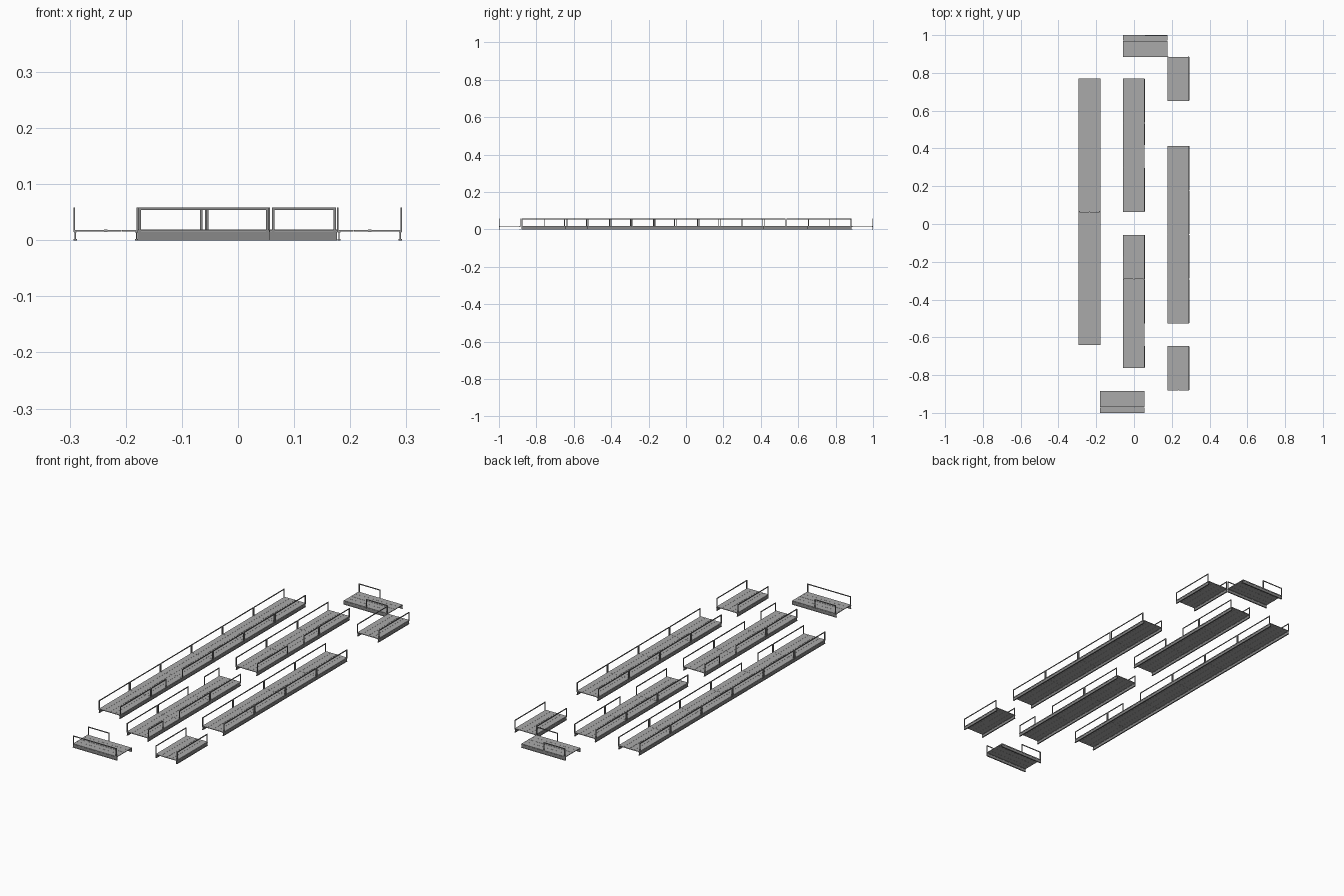
import bpy, bmesh, math
from mathutils import Matrix, Vector

if "Cube" in bpy.data.objects:
    bpy.data.objects.remove(bpy.data.objects["Cube"])

L = 0.235            # module length
W = 0.0565           # half width to rail line
DECK_TOP = 0.0185
RAIL_TOP = 0.058


def grey(name, v):
    m = bpy.data.materials.new(name)
    m.diffuse_color = (v, v, v, 1)
    m.use_nodes = True
    m.node_tree.nodes["Principled BSDF"].inputs["Base Color"].default_value = m.diffuse_color
    return m


DECK_MAT = grey("deck_grey", 0.4)
STEEL_MAT = grey("steel_grey", 0.25)


def box(bm, x0, x1, y0, y1, z0, z1):
    m = Matrix.Translation(((x0 + x1) / 2, (y0 + y1) / 2, (z0 + z1) / 2))
    m = m @ Matrix.Diagonal((x1 - x0, y1 - y0, z1 - z0, 1))
    bmesh.ops.create_cube(bm, size=1, matrix=m)


def finish(bm, name, place, mat):
    bm.transform(place)
    me = bpy.data.meshes.new(name)
    bm.to_mesh(me)
    bm.free()
    me.materials.append(mat)
    ob = bpy.data.objects.new(name, me)
    bpy.context.collection.objects.link(ob)


def walkway(name, centre, modules, turn=0, left=(), right=()):
    """Straight run along local y; left/right list the open half-modules."""
    place = Matrix.Translation(Vector((*centre, 0))) @ Matrix.Rotation(turn, 4, 'Z')
    start = -modules * L / 2

    # deck planks with narrow grooves, one set per module, plus a centre strip
    bm = bmesh.new()
    planks = 4
    pw = 2 * W / planks
    for i in range(modules):
        y0 = start + i * L
        for k in range(planks):
            x = -W + k * pw
            box(bm, x + 0.0003, x + pw - 0.0003, y0 + 0.0003, y0 + L - 0.0003, 0.0155, DECK_TOP)
    box(bm, -0.003, 0.003, start + 0.0005, -start - 0.0005, 0.015, 0.0192)
    finish(bm, name + "_deck", place, DECK_MAT)

    # flanged side beams
    bm = bmesh.new()
    for s in (-1, 1):
        c = s * 0.0545
        for hw, z0, z1 in ((0.003, 0, 0.002), (0.0012, 0.002, 0.0145), (0.0025, 0.0135, 0.0155)):
            box(bm, c - hw, c + hw, start, -start, z0, z1)
    finish(bm, name + "_beams", place, STEEL_MAT)

    # railings: full frame per module, half frame beside an opening
    bm = bmesh.new()
    for s, gaps in ((-1, left), (1, right)):
        x0, x1 = s * W - 0.0015, s * W + 0.0015
        for i in range(modules):
            a, b = start + i * L, start + (i + 1) * L
            if 2 * i in gaps:
                a += L / 2
            if 2 * i + 1 in gaps:
                b -= L / 2
            a, b = a + 0.002, b - 0.002
            box(bm, x0, x1, a, a + 0.004, 0.0145, RAIL_TOP - 0.004)
            box(bm, x0, x1, b - 0.004, b, 0.0145, RAIL_TOP - 0.004)
            box(bm, x0, x1, a, b, RAIL_TOP - 0.004, RAIL_TOP)
    finish(bm, name + "_railing", place, STEEL_MAT)


XL, XM, XR = -0.2355, -0.001, 0.2345

walkway("long_left_walkway", (XL, 0.065), 6, right=(3,))
walkway("middle_back_walkway", (XM, 0.417), 3, right=(2,))
walkway("middle_front_walkway", (XM, -0.41), 3, left=(4,), right=(1,))
walkway("right_walkway", (XR, -0.056), 4)
walkway("right_back_walkway", (XR, 0.768), 1)
walkway("right_front_walkway", (XR, -0.763), 1)
# crosswise end pieces (turned: local right = +y, local +y = -x)
q = math.pi / 2
walkway("back_cross_walkway", (0.059, 0.942), 1, q, left=(1,), right=(0,))
walkway("front_cross_walkway", (-0.0615, -0.942), 1, q, right=(0,))
